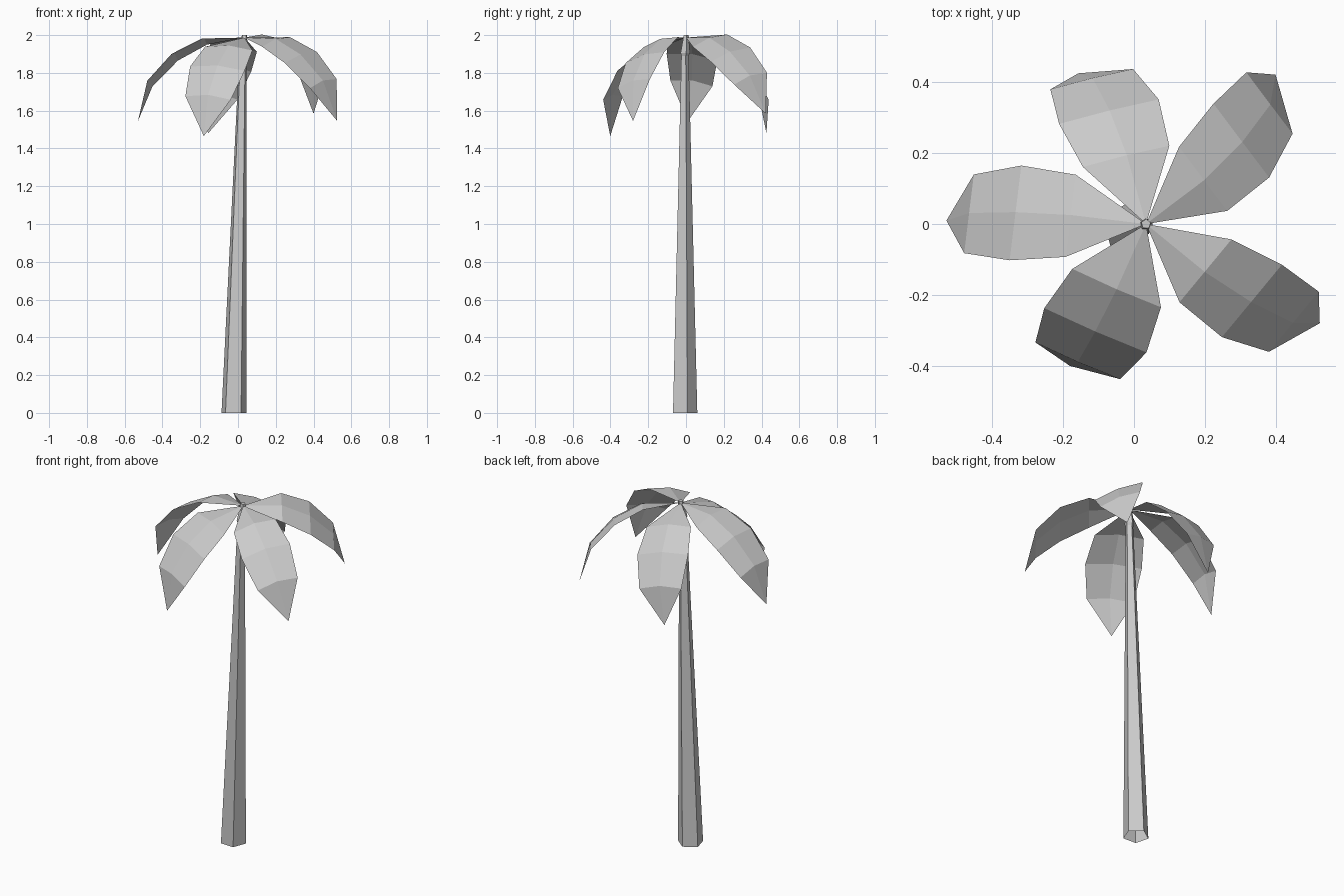
import bpy
import bmesh
from math import radians, sin, cos, tau
from mathutils import Matrix, Vector

cube = bpy.data.objects.get("Cube")
if cube:
    bpy.data.objects.remove(cube, do_unlink=True)

grey = bpy.data.materials.new("plain_grey")
grey.use_nodes = True
grey.diffuse_color = (0.6, 0.6, 0.6, 1)
grey.node_tree.nodes["Principled BSDF"].inputs["Base Color"].default_value = (0.6, 0.6, 0.6, 1)


def finish(bm, name):
    """Turn a bmesh into a flat-shaded object."""
    mesh = bpy.data.meshes.new(name)
    bm.to_mesh(mesh)
    bm.free()
    mesh.materials.append(grey)
    obj = bpy.data.objects.new(name, mesh)
    bpy.context.collection.objects.link(obj)
    return obj


# Leaning five-sided trunk with a small collar at the top: x, y, z, radius
SIDES = 5
TURN = radians(15)
trunk_rings = [
    (-0.022, -0.01, 0, 0.07),
    (0.026, -0.007, 1.89, 0.021),
    (0.027, -0.006, 1.905, 0.027),
    (0.034, 0, 2, 0.014),
]
bm = bmesh.new()
loops = []
for x, y, z, radius in trunk_rings:
    angles = [TURN + tau * i / SIDES for i in range(SIDES)]
    loops.append([bm.verts.new((x + radius * cos(a), y + radius * sin(a), z)) for a in angles])
for low, high in zip(loops, loops[1:]):
    for i in range(SIDES):
        j = (i + 1) % SIDES
        bm.faces.new((low[i], low[j], high[j], high[i]))
bm.faces.new(loops[-1])
finish(bm, "trunk")

# Leaf cross rows: distance out, height, half width
leaf_rows = [(0.214, -0.022, 0.118), (0.37, -0.105, 0.136), (0.5, -0.245, 0.113)]
leaf_tip = (0.561, -0.447)
CREASE = 0.017
crown = Vector((0.034, 0, 1.987))


def leaf(name, yaw, pitch, roll, length, width):
    """Drooping leaf with a raised midrib, pointed at both ends."""
    bm = bmesh.new()
    base = bm.verts.new((0, 0, 0))
    rows = []
    for out, height, half in leaf_rows:
        rows.append([bm.verts.new((out * length,
                                   side * half * width,
                                   height * length + (CREASE if side == 0 else 0)))
                     for side in (-1, 0, 1)])
    tip = bm.verts.new((leaf_tip[0] * length, 0, leaf_tip[1] * length))
    for i in (0, 1):
        bm.faces.new((base, rows[0][i], rows[0][i + 1]))
        for near, far in zip(rows, rows[1:]):
            bm.faces.new((near[i], far[i], far[i + 1], near[i + 1]))
        bm.faces.new((rows[-1][i], tip, rows[-1][i + 1]))
    turn = (Matrix.Rotation(radians(yaw), 4, "Z")
            @ Matrix.Rotation(radians(pitch), 4, "Y")
            @ Matrix.Rotation(radians(roll), 4, "X"))
    bm.transform(Matrix.Translation(crown) @ turn)
    finish(bm, name)


# Crown of five leaves: yaw, pitch, roll, length, width
leaf("leaf_back_left", 36.7, -1, 16.2, 0.96, 1)
leaf("leaf_back", 105.4, 9.5, 9.6, 0.96, 1.08)
leaf("leaf_right", 173, 0, 7.6, 1, 1)
leaf("leaf_front", 245.8, 10.5, -4.2, 0.965, 1.16)
leaf("leaf_front_left", 320.5, 0.5, 12.4, 1, 1)
